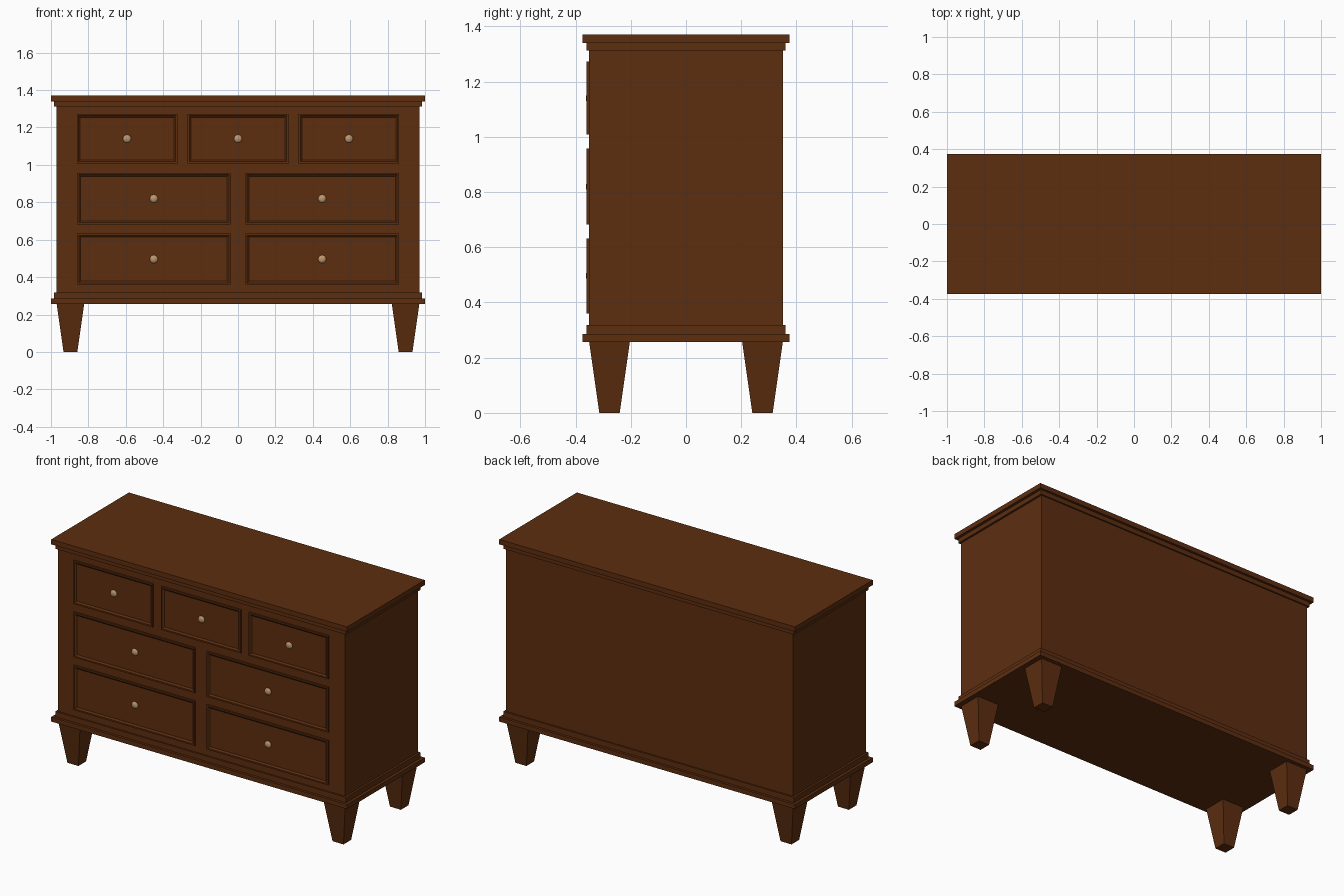
import bpy, bmesh
from mathutils import Matrix

if "Cube" in bpy.data.objects:
    bpy.data.objects.remove(bpy.data.objects["Cube"])


def material(name, rgb):
    m = bpy.data.materials.new(name)
    m.diffuse_color = (*rgb, 1)
    m.use_nodes = True
    m.node_tree.nodes["Principled BSDF"].inputs["Base Color"].default_value = m.diffuse_color
    return m


wood = material("brown wood", (0.109, 0.027, 0.0050))
brass = material("tan brass", (0.52, 0.31, 0.15))


def finish(bm, name, mat):
    bmesh.ops.recalc_face_normals(bm, faces=bm.faces)
    me = bpy.data.meshes.new(name)
    bm.to_mesh(me)
    bm.free()
    me.materials.append(mat)
    ob = bpy.data.objects.new(name, me)
    bpy.context.collection.objects.link(ob)
    return ob


def box_bm(x0, x1, y0, y1, z0, z1):
    bm = bmesh.new()
    bmesh.ops.create_cube(bm, size=1)
    for v in bm.verts:
        v.co.x = x1 if v.co.x > 0 else x0
        v.co.y = y1 if v.co.y > 0 else y0
        v.co.z = z1 if v.co.z > 0 else z0
    return bm


def slab(name, hx, hy, z0, z1):
    return finish(box_bm(-hx, hx, -hy, hy, z0, z1), name, wood)


def drawer(name, x0, x1, z0, z1):
    # raised rim with a bevelled, recessed centre panel
    bm = box_bm(x0, x1, -0.361, -0.345, z0, z1)
    bm.normal_update()
    front = min(bm.faces, key=lambda f: f.calc_center_median().y)
    bmesh.ops.inset_region(bm, faces=[front], thickness=0.013)
    bmesh.ops.inset_region(bm, faces=[front], thickness=0.013)
    for v in front.verts:
        v.co.y = -0.353
    finish(bm, name, wood)
    # low round knob in the middle of the panel
    bm = bmesh.new()
    bmesh.ops.create_uvsphere(bm, u_segments=16, v_segments=10, radius=0.023)
    place = Matrix.Translation(((x0 + x1) / 2, -0.348, (z0 + z1) / 2))
    bm.transform(place @ Matrix.Diagonal((1, 0.65, 1, 1)))
    for f in bm.faces:
        f.smooth = True
    finish(bm, name + "_knob", brass)


def leg(name, sx, sy):
    # square leg tapering towards the floor
    bm = box_bm(-0.074, 0.074, -0.074, 0.074, 0, 0.26)
    for v in bm.verts:
        if v.co.z < 0.1:
            v.co.x *= 0.5
            v.co.y *= 0.5
    bm.transform(Matrix.Translation((sx * 0.896, sy * 0.277, 0)))
    finish(bm, name, wood)


# carcass with stepped mouldings
slab("cabinet_body", 0.97, 0.351, 0.27, 1.33)
slab("top_board", 1.0, 0.375, 1.34, 1.37)
slab("top_moulding", 0.983, 0.36, 1.312, 1.34)
slab("base_board", 1.0, 0.375, 0.257, 0.285)
slab("base_moulding", 0.983, 0.36, 0.285, 0.318)

# drawers: three on top, two rows of two below
for i, c in enumerate((-0.593, 0, 0.593)):
    drawer(f"top_drawer_{i + 1}", c - 0.269, c + 0.269, 1.008, 1.272)
for row, (z0, z1) in (("middle", (0.682, 0.957)), ("bottom", (0.36, 0.632))):
    for side, c in (("left", -0.45), ("right", 0.45)):
        drawer(f"{row}_drawer_{side}", c - 0.41, c + 0.41, z0, z1)

# four legs
for sx, side in ((-1, "left"), (1, "right")):
    for sy, end in ((-1, "front"), (1, "back")):
        leg(f"{end}_leg_{side}", sx, sy)
